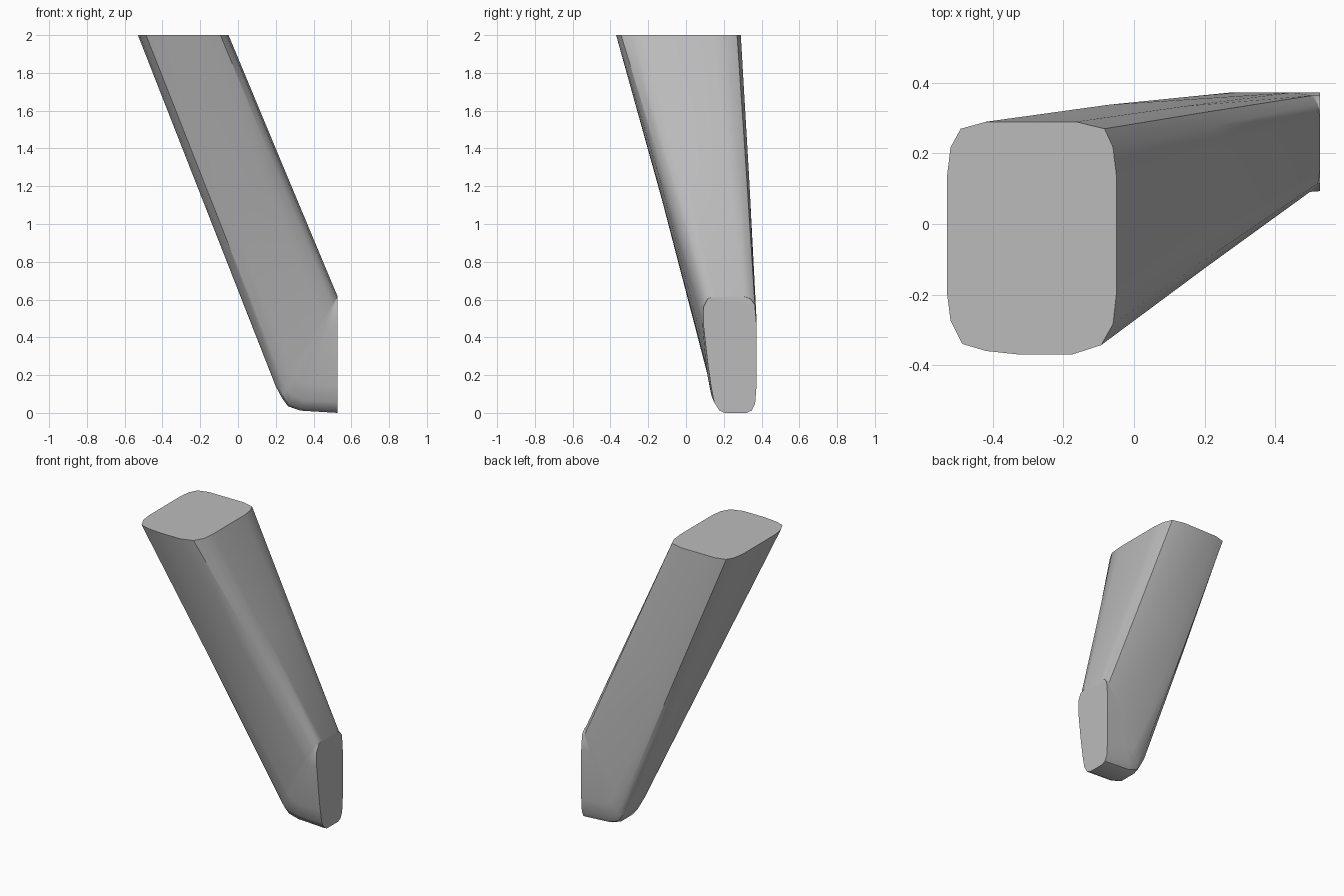
import bpy
import bmesh
import math

cube = bpy.data.objects.get("Cube")
if cube:
    bpy.data.objects.remove(cube, do_unlink=True)

grey = bpy.data.materials.new("plain grey")
grey.use_nodes = True
colour = (0.5, 0.5, 0.5, 1)
grey.diffuse_color = colour
grey.node_tree.nodes["Principled BSDF"].inputs["Base Color"].default_value = colour


def mix(a, b, t):
    return a + (b - a) * t


# Rounded cross-section: (lower to upper edge, front to back), both 0 to 1
section = [(0, .77), (.02, .89), (.08, .97), (.23, 1), (.76, 1), (.93, .97),
           (.98, .89), (1, .77), (1, .26), (.98, .13), (.91, .04), (.74, 0),
           (.42, 0), (.23, .015), (.09, .045), (.02, .145), (0, .26)]

# Stations: lower edge x z, upper edge x z, front y at lower and upper, back y, back bulge
end = (.527, .617)
stations = [
    ((-.53, 2), (-.05, 2), -.37, -.37, .29, 0),
    ((-.165, 1.07), (.238, 1.308), -.13, -.145, .332, .008),
    ((.2, .14), end, .11, .075, .373, 0),
    ((.235, .075), end, .12, .075, .373, 0),
    ((.265, .035), end, .13, .075, .373, 0),
    ((.33, .012), end, .14, .075, .373, 0),
    ((.527, 0), end, .145, .075, .373, 0),
]

# Tapered leg lofted from the flat top to the upright flat end
bm = bmesh.new()
rings = []
for low, up, front_low, front_up, back, bulge in stations:
    ring = []
    for s, v in section:
        front = mix(front_low, front_up, s)
        y = mix(front, back + bulge * (1 - s), v)
        ring.append(bm.verts.new((mix(low[0], up[0], s), y, mix(low[1], up[1], s))))
    rings.append(ring)
count = len(section)
for a, b in zip(rings, rings[1:]):
    for i in range(count):
        j = (i + 1) % count
        bm.faces.new((a[i], a[j], b[j], b[i]))
bm.faces.new(rings[0])
bm.faces.new(rings[-1])
bmesh.ops.remove_doubles(bm, verts=bm.verts[:], dist=.002)
bmesh.ops.recalc_face_normals(bm, faces=bm.faces[:])

mesh = bpy.data.meshes.new("tapered_leg")
bm.to_mesh(mesh)
bm.free()
mesh.materials.append(grey)
leg = bpy.data.objects.new("tapered_leg", mesh)
bpy.context.collection.objects.link(leg)
bpy.ops.object.select_all(action="DESELECT")
leg.select_set(True)
bpy.context.view_layer.objects.active = leg
bpy.ops.object.shade_smooth_by_angle(angle=math.radians(35))
